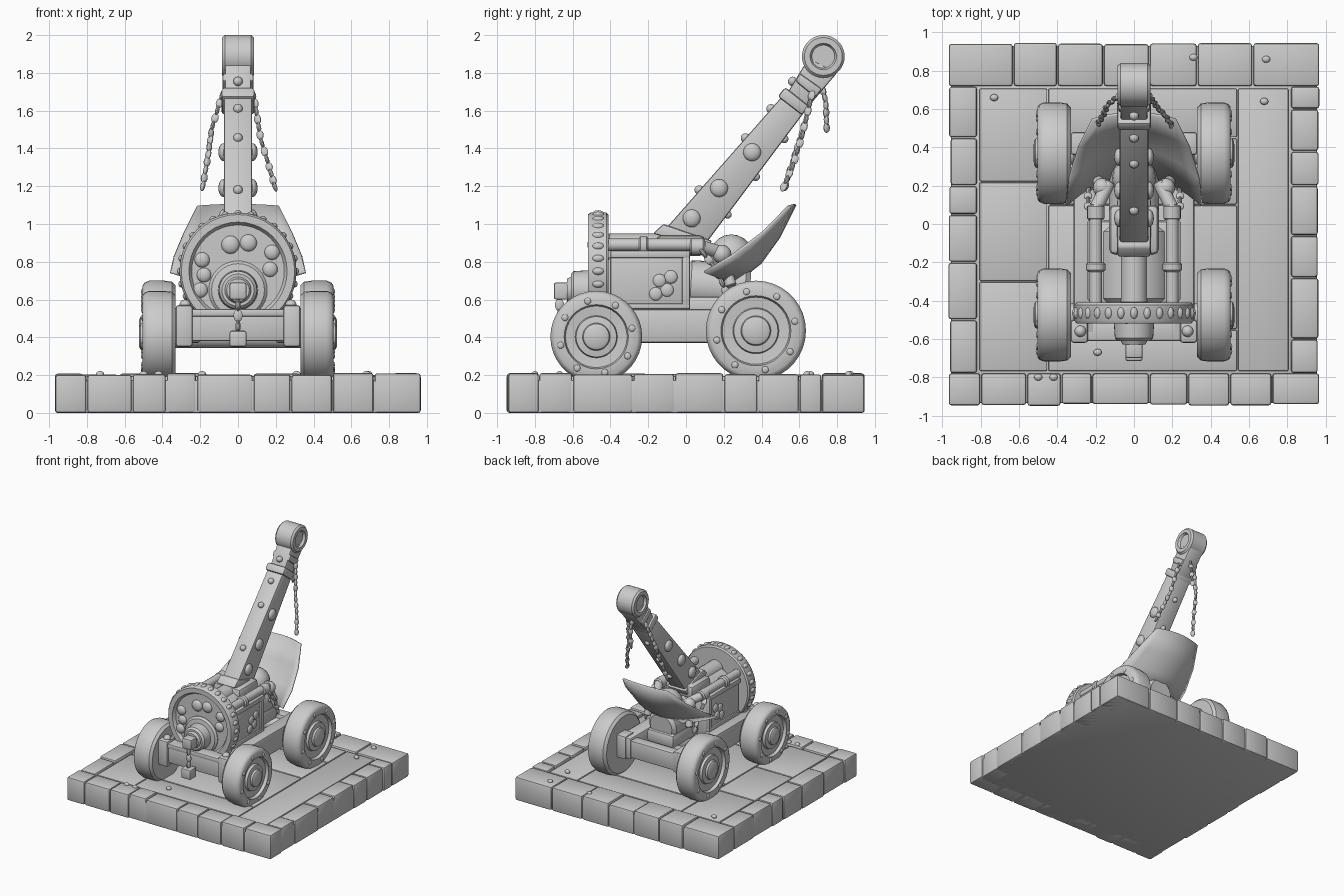
import bpy, bmesh, math, random
from mathutils import Vector, Matrix

random.seed(4)
if "Cube" in bpy.data.objects:
    bpy.data.objects.remove(bpy.data.objects["Cube"])

stone = bpy.data.materials.new("pale grey")
stone.use_nodes = True
stone.diffuse_color = (0.6, 0.6, 0.6, 1)
stone.node_tree.nodes["Principled BSDF"].inputs["Base Color"].default_value = (0.6, 0.6, 0.6, 1)
made = []


def finish(name, bm, bevel=0.0, segments=2):
    bmesh.ops.remove_doubles(bm, verts=bm.verts, dist=1e-5)
    bmesh.ops.recalc_face_normals(bm, faces=bm.faces)
    if bevel:
        bmesh.ops.bevel(bm, geom=list(bm.edges), offset=bevel, segments=segments,
                        profile=0.5, affect='EDGES', clamp_overlap=True)
    mesh = bpy.data.meshes.new(name)
    bm.to_mesh(mesh)
    bm.free()
    mesh.materials.append(stone)
    ob = bpy.data.objects.new(name, mesh)
    bpy.context.collection.objects.link(ob)
    made.append(ob)
    return ob


def box(name, lo, hi, bevel=0.012):
    lo, hi = Vector(lo), Vector(hi)
    bm = bmesh.new()
    bmesh.ops.create_cube(bm, size=1, matrix=Matrix.Translation((lo + hi) / 2)
                          @ Matrix.Diagonal((*(hi - lo), 1)))
    return finish(name, bm, bevel)


def lathe(name, origin, profile, axis, steps=32):
    """Spin (radius, distance) pairs around the axis through origin."""
    turn = Vector((0, 0, 1)).rotation_difference(Vector(axis)).to_matrix().to_4x4()
    bm = bmesh.new()
    vs = [bm.verts.new((r, 0, d)) for r, d in profile]
    es = [bm.edges.new(p) for p in zip(vs, vs[1:])]
    bmesh.ops.spin(bm, geom=vs + es, cent=(0, 0, 0), axis=(0, 0, 1), angle=math.tau,
                   steps=steps, use_duplicate=False)
    bm.transform(Matrix.Translation(origin) @ turn)
    return finish(name, bm)


def rod(name, a, b, r, steps=16):
    a, b = Vector(a), Vector(b)
    n, e = (b - a).length, r * 0.2
    return lathe(name, a, [(0, 0), (r - e, 0), (r, e), (r, n - e), (r - e, n), (0, n)], b - a, steps)


def ball(name, at, r, scale=(1, 1, 1)):
    bm = bmesh.new()
    bmesh.ops.create_uvsphere(bm, u_segments=16, v_segments=10, radius=r)
    bm.transform(Matrix.Translation(at) @ Matrix.Diagonal((*scale, 1)))
    return finish(name, bm)


def side_prism(name, outline, half, bevel=0.012):
    """Extrude a (y, z) outline across x."""
    bm = bmesh.new()
    face = bm.faces.new([bm.verts.new((-half, y, z)) for y, z in outline])
    new = bmesh.ops.extrude_face_region(bm, geom=[face])["geom"]
    bmesh.ops.translate(bm, verts=[g for g in new if isinstance(g, bmesh.types.BMVert)],
                        vec=(2 * half, 0, 0))
    return finish(name, bm, bevel)


def chain(name, points, size=0.02):
    """Row of flattened links, each turned a quarter from the last."""
    points = [Vector(p) for p in points]
    bm = bmesh.new()
    k = 0
    for a, b in zip(points, points[1:]):
        count = max(1, round((b - a).length / (size * 2.1)))
        for i in range(count):
            q = Vector((0, 0, 1)).rotation_difference(b - a).to_matrix().to_4x4()
            m = (Matrix.Translation(a.lerp(b, (i + 0.5) / count)) @ q
                 @ Matrix.Rotation(k * math.pi / 2, 4, 'Z') @ Matrix.Diagonal((1, 0.55, 1.4, 1)))
            bmesh.ops.create_uvsphere(bm, u_segments=10, v_segments=7, radius=size, matrix=m)
            k += 1
    return finish(name, bm)


# Stone base: core, border blocks, floor slabs
box("base_core", (-0.955, -0.935, 0), (0.955, 0.93, 0.175), 0.01)


def border(name, cuts, lo, hi, along_x):
    for a, b in zip(cuts, cuts[1:]):
        j, top = random.uniform(0, 0.012), 0.2 + random.uniform(0, 0.012)
        g = 0.003
        if along_x:
            p, q = (a + g, lo + (j if lo < 0 else 0), 0), (b - g, hi - (j if hi > 0 else 0), top)
        else:
            p, q = (lo + (j if lo < 0 else 0), a + g, 0), (hi - (j if hi > 0 else 0), b - g, top)
        box(name, p, q, 0.014)


border("front_border", (-0.97, -0.8, -0.56, -0.38, -0.22, 0.08, 0.28, 0.5, 0.72, 0.97), -0.95, -0.78, True)
border("back_border", (-0.97, -0.63, -0.4, -0.16, 0.08, 0.33, 0.62, 0.97), 0.72, 0.95, True)
border("left_border", (-0.78, -0.6, -0.28, -0.06, 0.2, 0.38, 0.6, 0.72), 0.82, 0.97, False)
border("right_border", (-0.78, -0.5, -0.2, 0.05, 0.2, 0.45, 0.72), -0.97, -0.82, False)
for x0, x1, cuts in ((-0.81, -0.45, (-0.77, -0.3, 0.22, 0.71)),
                     (-0.45, 0.54, (-0.77, -0.55, 0.1, 0.45, 0.71)), (0.54, 0.81, (-0.77, 0.71))):
    for a, b in zip(cuts, cuts[1:]):
        box("floor_slab", (x0 + 0.003, a + 0.003, 0.1), (x1 - 0.003, b - 0.003, 0.195), 0.008)
for x, y in ((-0.73, 0.66), (0.68, 0.64), (0.31, 0.87), (0.69, 0.86), (-0.5, -0.8), (-0.42, -0.8), (-0.19, -0.67)):
    ball("pebble", (x, y, 0.205), 0.018, (1.2, 1, 0.9))

# Wheels with recessed faces, hubs and rim studs
for s in (-1, 1):
    for label, y, z, r in (("front", -0.475, 0.443, 0.243), ("rear", 0.37, 0.465, 0.265)):
        profile = [(0, -0.09), (r * 0.9, -0.09), (r * 0.98, -0.07), (r, -0.03), (r, 0.05), (r * 0.96, 0.075),
                   (r * 0.9, 0.085), (r * 0.7, 0.085), (r * 0.67, 0.06), (r * 0.46, 0.055), (r * 0.44, 0.075),
                   (r * 0.3, 0.08), (r * 0.28, 0.095), (r * 0.22, 0.103), (0, 0.105)]
        z -= 0.04 if label == "front" else 0.03
        # Sink the tyre slightly into the floor slab
        lathe(label + "_wheel", (s * 0.42, y, z), profile, (s, 0, 0), 36)
        for i in range(8):
            a = math.tau * (i + 0.3) / 8
            ball("wheel_stud", (s * 0.504, y + r * 0.8 * math.cos(a), z + r * 0.8 * math.sin(a)),
                 0.018, (0.5, 1, 1))
        if s > 0:
            rod(label + "_axle", (-0.38, y, z), (0.38, y, z), 0.06)

# Chassis frame
for s in (-1, 1):
    x0, x1 = sorted((s * 0.2, s * 0.315))
    box("side_rail", (x0, -0.58, 0.37), (x1, 0.47, 0.55), 0.015)
    x0, x1 = sorted((s * 0.24, s * 0.33))
    box("front_rail_block", (x0, -0.62, 0.35), (x1, -0.5, 0.57), 0.015)
    box("rear_rail_block", (x0, 0.36, 0.36), (x1, 0.48, 0.56), 0.015)
    ball("frame_bolt", (s * 0.28, -0.56, 0.57), 0.03)
box("front_beam", (-0.26, -0.6, 0.38), (0.26, -0.5, 0.54))
box("front_beam_lip", (-0.26, -0.61, 0.51), (0.26, -0.5, 0.55), 0.01)
box("rear_beam", (-0.26, 0.37, 0.38), (0.26, 0.46, 0.53))
box("chassis_floor", (-0.22, -0.5, 0.4), (0.22, 0.1, 0.5))

# Boiler body, side panels and top pipes
box("body", (-0.21, -0.42, 0.48), (0.21, 0.02, 0.83), 0.03)
rod("boiler", (0, -0.43, 0.71), (0, 0.0, 0.71), 0.2, 32)
for s in (-1, 1):
    def slab(name, x, y0, z0, y1, z1):
        a, b = sorted((s * 0.2, s * x))
        box(name, (a, y0, z0), (b, y1, z1), 0.008)
    slab("side_panel", 0.225, -0.4, 0.56, 0.01, 0.85)
    slab("panel_top_trim", 0.242, -0.4, 0.82, 0.02, 0.86)
    slab("panel_foot_trim", 0.238, -0.4, 0.55, 0.02, 0.58)
    slab("panel_rear_trim", 0.238, -0.02, 0.56, 0.02, 0.85)
    for dy, dz in ((-0.14, 0.7), (-0.1, 0.65), (-0.16, 0.63), (-0.08, 0.72)):
        ball("panel_relief", (s * 0.225, dy, dz), 0.035, (0.4, 1, 1))
    rod("top_pipe", (s * 0.2, -0.42, 0.89), (s * 0.2, 0.06, 0.89), 0.033)
    rod("pipe_flange", (s * 0.2, -0.25, 0.885), (s * 0.2, -0.2, 0.885), 0.05)
    rod("pipe_end", (s * 0.2, 0.02, 0.88), (s * 0.2, 0.1, 0.88), 0.045)
    rod("pipe_arm", (s * 0.2, 0.08, 0.88), (s * 0.13, 0.22, 0.84), 0.035)
    ball("arm_joint", (s * 0.165, 0.19, 0.84), 0.05)
    rod("blade_strut", (s * 0.16, 0.19, 0.84), (s * 0.2, 0.24, 0.67), 0.03)
    chain("blade_chain", [(s * 0.24, 0.08, 0.86), (s * 0.24, 0.16, 0.76), (s * 0.23, 0.22, 0.62)], 0.022)
box("boom_seat", (-0.13, -0.16, 0.83), (0.13, 0.1, 0.94), 0.03)
rod("seat_pipe", (0, -0.42, 0.88), (0, -0.1, 0.88), 0.07)

# Rear engine
rod("engine_block", (0, 0, 0.68), (0, 0.34, 0.66), 0.13, 24)
ball("engine_dome", (0, 0.24, 0.83), 0.115)
box("engine_base", (-0.13, 0, 0.5), (0.13, 0.36, 0.62), 0.03)

# Round front plate with rim, lumps and hub
lathe("front_plate", (0, -0.41, 0.75), [(0, 0), (0.3, 0), (0.31, 0.012), (0.31, 0.095), (0.3, 0.11),
      (0.26, 0.11), (0.245, 0.085), (0, 0.085)], (0, -1, 0), 40)
for i in range(28):
    a = math.tau * i / 28
    ball("rim_stud", (0.303 * math.cos(a), -0.465, 0.75 + 0.303 * math.sin(a)), 0.02, (1, 1.6, 1))
for x, z, r in ((-0.19, 0.81, 0.04), (-0.04, 0.89, 0.048), (0.055, 0.9, 0.045), (0.18, 0.85, 0.04),
                (0.17, 0.76, 0.04), (-0.18, 0.73, 0.038), (-0.2, 0.65, 0.04)):
    ball("plate_lump", (x, -0.495, z), r, (1, 0.55, 1))
lathe("front_hub", (0, -0.48, 0.65), [(0, 0), (0.155, 0), (0.155, 0.02), (0.14, 0.035), (0.105, 0.04),
      (0.1, 0.115), (0.085, 0.13), (0.07, 0.13), (0.06, 0.15), (0, 0.15)], (0, -1, 0))
box("hub_nut", (-0.045, -0.7, 0.6), (0.045, -0.6, 0.69))
chain("hub_chain", [(0, -0.67, 0.6), (0, -0.67, 0.43)], 0.025)
box("hanging_weight", (-0.045, -0.715, 0.35), (0.045, -0.625, 0.435))

# Boom, collar and pulley head
side_prism("boom", [(-0.13, 0.95), (0.1, 0.89), (0.64, 1.61), (0.53, 1.7)], 0.075)
side_prism("boom_foot_collar", [(-0.175, 0.95), (0.1, 0.86), (0.14, 0.91), (-0.12, 1.0)], 0.088)
side_prism("boom_neck", [(0.54, 1.7), (0.63, 1.6), (0.8, 1.8), (0.65, 1.88)], 0.07)
side_prism("boom_collar", [(0.485, 1.675), (0.615, 1.575), (0.65, 1.625), (0.525, 1.725)], 0.088, 0.015)
side_prism("head_collar", [(0.58, 1.755), (0.685, 1.67), (0.72, 1.715), (0.6, 1.8)], 0.082)
lathe("pulley_head", (-0.085, 0.727, 1.887), [(0, 0.02), (0.06, 0.02), (0.07, 0), (0.1, 0), (0.113, 0.015),
      (0.113, 0.155), (0.1, 0.17), (0.07, 0.17), (0.06, 0.15), (0, 0.15)], (1, 0, 0), 36)
for s in (-1, 1):
    for y, z in ((0.03, 1.03), (0.175, 1.19), (0.35, 1.38)):
        ball("boom_side_boss", (s * 0.078, y, z), 0.047, (0.55, 1, 1))
for y, z in ((0.07, 1.18), (0.315, 1.455), (0.45, 1.61), (0.565, 1.755)):
    ball("boom_top_rivet", (0, y, z), 0.025)
for y, z in ((0.22, 1.05), (0.37, 1.25), (0.52, 1.45)):
    ball("boom_under_rivet", (0, y, z), 0.022)

# Hanging chains
chain("right_chain", [(-0.08, 0.67, 1.7), (-0.14, 0.62, 1.5), (-0.16, 0.57, 1.35), (-0.19, 0.52, 1.18)])
chain("left_chain", [(0.08, 0.67, 1.7), (0.12, 0.61, 1.45), (0.16, 0.57, 1.32), (0.2, 0.51, 1.18)])
chain("middle_chain", [(0, 0.71, 1.76), (0.01, 0.74, 1.65), (0, 0.745, 1.49)])

# Curved rear blade
middle = [Vector(p) for p in ((0, 0.26, 0.68), (0, 0.4, 0.79), (0, 0.5, 0.93), (0, 0.585, 1.1))]
edge = [Vector(p) for p in ((0.36, 0.1, 0.74), (0.34, 0.25, 0.83), (0.29, 0.41, 0.95), (0.22, 0.55, 1.09))]
bm = bmesh.new()
rows = []
for m, e in zip(middle, edge):
    row = []
    for i in range(-5, 6):
        u = i / 5
        p = m.lerp(e, u * u)
        row.append(bm.verts.new((e.x * u, p.y, p.z)))
    rows.append(row)
for r0, r1 in zip(rows, rows[1:]):
    for i in range(10):
        bm.faces.new((r0[i], r0[i + 1], r1[i + 1], r1[i]))
blade = finish("rear_blade", bm)
blade.modifiers.new("thickness", 'SOLIDIFY').thickness = 0.014

# Smooth shading with sharp edges kept
bpy.ops.object.select_all(action='DESELECT')
for ob in made:
    ob.select_set(True)
bpy.context.view_layer.objects.active = made[0]
bpy.ops.object.shade_smooth_by_angle(angle=math.radians(35))
